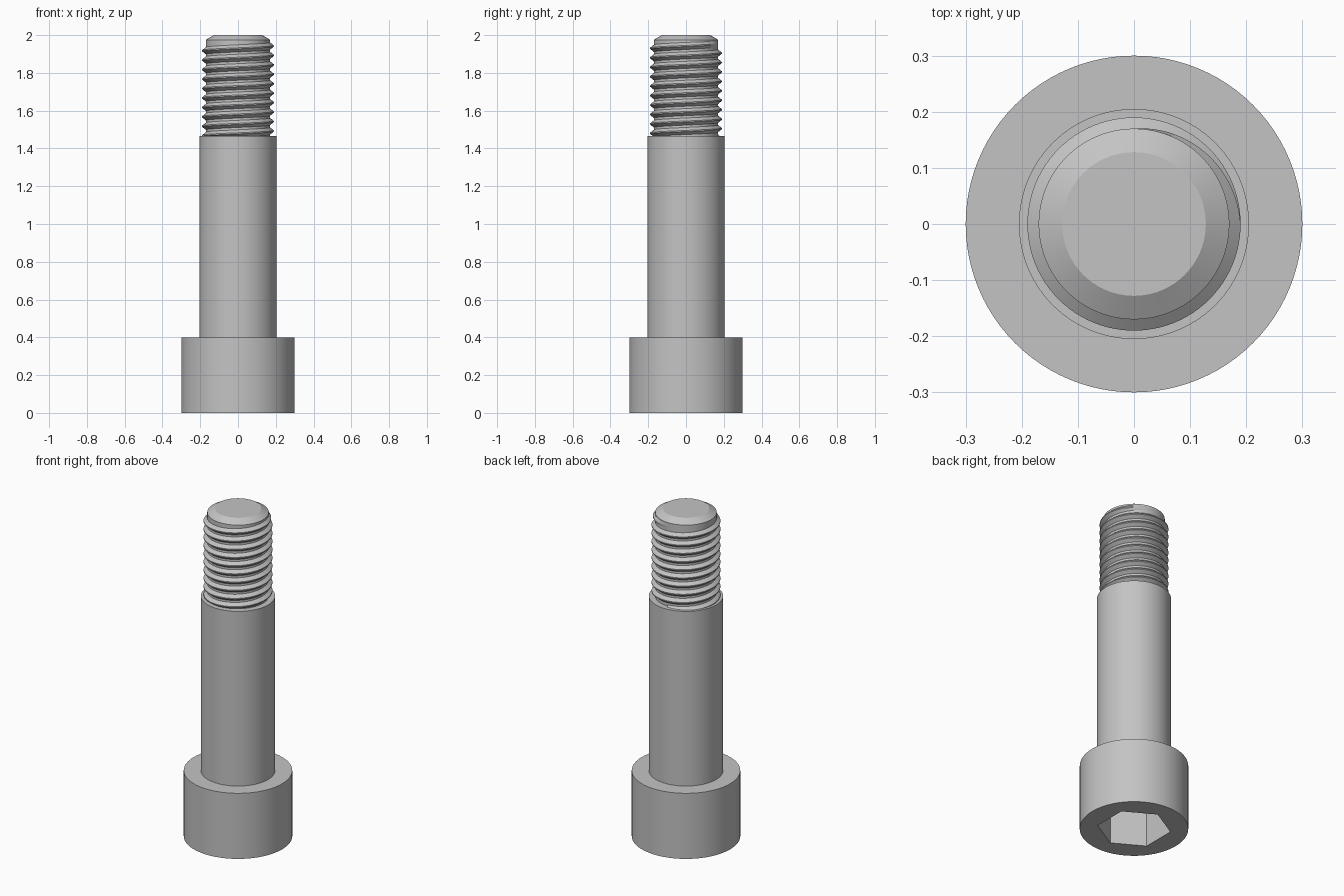
import bpy, bmesh, math

if "Cube" in bpy.data.objects:
    bpy.data.objects.remove(bpy.data.objects["Cube"])

SIDES = 96
HEAD_TOP, SHOULDER_TOP, TIP = 0.40, 1.465, 2.0
ROOT, CREST, PITCH = 0.17, 0.19, 0.05

steel = bpy.data.materials.new("grey steel")
steel.use_nodes = True
GREY = (0.55, 0.55, 0.55, 1)
steel.diffuse_color = GREY
steel.node_tree.nodes["Principled BSDF"].inputs["Base Color"].default_value = GREY


def add_object(name, bm):
    bmesh.ops.recalc_face_normals(bm, faces=bm.faces)
    mesh = bpy.data.meshes.new(name)
    bm.to_mesh(mesh)
    bm.free()
    mesh.materials.append(steel)
    obj = bpy.data.objects.new(name, mesh)
    bpy.context.collection.objects.link(obj)
    return obj


def activate(obj):
    bpy.ops.object.select_all(action="DESELECT")
    obj.select_set(True)
    bpy.context.view_layer.objects.active = obj


def turned(name, profile, sides=SIDES, phase=0.0):
    """Closed solid of revolution through (radius, z) points."""
    bm = bmesh.new()
    rings = []
    for r, z in profile:
        angles = [phase + math.tau * i / sides for i in range(sides)]
        rings.append([bm.verts.new((r * math.cos(a), r * math.sin(a), z)) for a in angles])
    for low, high in zip(rings, rings[1:]):
        for i in range(sides):
            j = (i + 1) % sides
            bm.faces.new((low[i], low[j], high[j], high[i]))
    bm.faces.new(rings[0])
    bm.faces.new(rings[-1])
    return add_object(name, bm)


def helical_ridge(name, z_start, z_end, end_angle):
    """Right-handed V ridge that fades into the core at its upper end."""
    bm = bmesh.new()
    steps = round((z_end - z_start) / PITCH * SIDES)
    fade = SIDES // 4
    previous = None
    for i in range(steps + 1):
        a = end_angle - math.tau * (steps - i) / SIDES
        z = z_end - PITCH * (steps - i) / SIDES
        height = (CREST - ROOT) * min(1.0, (steps - i) / fade)
        section = [(ROOT - 0.004, -0.022), (ROOT + height, -0.003),
                   (ROOT + height, 0.003), (ROOT - 0.004, 0.022)]
        ring = [bm.verts.new((r * math.cos(a), r * math.sin(a), z + dz)) for r, dz in section]
        if previous:
            for k in range(4):
                n = (k + 1) % 4
                bm.faces.new((previous[k], previous[n], ring[n], ring[k]))
        else:
            bm.faces.new(ring)
        previous = ring
    bm.faces.new(previous)
    return add_object(name, bm)


# Head with a hexagonal socket sunk into its underside
head = turned("head", [(0.30, 0), (0.30, HEAD_TOP)])
cutter = turned("socket_cutter", [(0.204, -0.1), (0.204, 0.25)], 6, math.radians(30))
cutter.hide_render = True
cut = head.modifiers.new("hex socket", "BOOLEAN")
cut.operation = "DIFFERENCE"
cut.solver = "EXACT"
cut.object = cutter
activate(head)
bpy.ops.object.modifier_apply(modifier=cut.name)
bpy.data.objects.remove(cutter)

# Plain shoulder, chamfered core and thread
shoulder = turned("shoulder", [(0.205, HEAD_TOP), (0.205, SHOULDER_TOP)])
core = turned("threaded_core", [(ROOT, SHOULDER_TOP), (ROOT, 1.975), (0.128, TIP)])
thread = helical_ridge("thread", SHOULDER_TOP - 0.01, 1.955, math.radians(90))

for part in (head, shoulder, core, thread):
    activate(part)
    bpy.ops.object.shade_smooth_by_angle(angle=math.radians(25))
